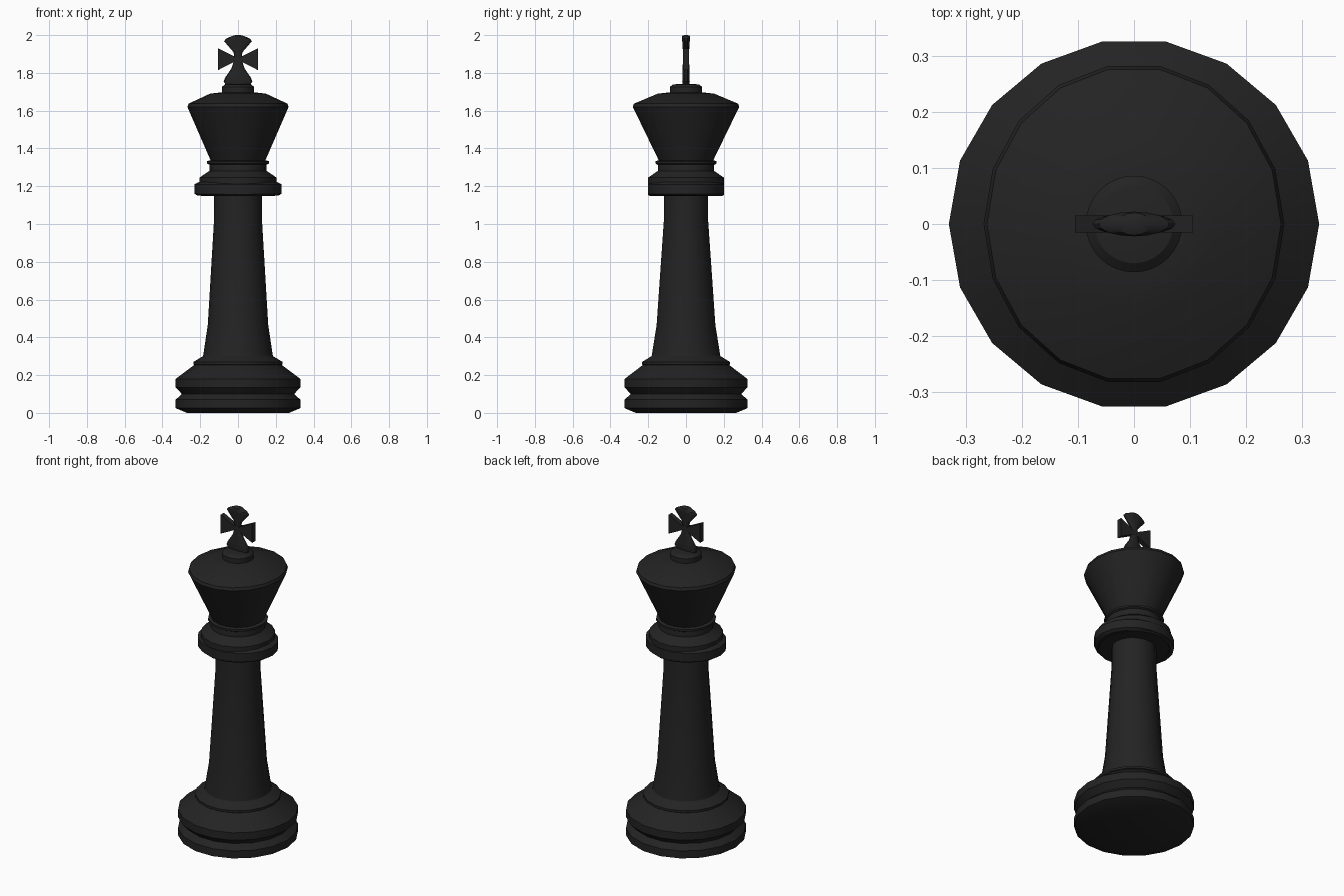
import bpy, bmesh, math

if "Cube" in bpy.data.objects:
    bpy.data.objects.remove(bpy.data.objects["Cube"], do_unlink=True)

black = bpy.data.materials.new("matte black")
black.use_nodes = True
colour = (0.017, 0.017, 0.017, 1)
black.diffuse_color = colour
black.node_tree.nodes["Principled BSDF"].inputs["Base Color"].default_value = colour


def finish(bm, name):
    bmesh.ops.recalc_face_normals(bm, faces=bm.faces)
    mesh = bpy.data.meshes.new(name)
    bm.to_mesh(mesh)
    bm.free()
    mesh.materials.append(black)
    ob = bpy.data.objects.new(name, mesh)
    bpy.context.collection.objects.link(ob)
    bpy.ops.object.select_all(action='DESELECT')
    ob.select_set(True)
    bpy.context.view_layer.objects.active = ob
    bpy.ops.object.shade_smooth_by_angle(angle=math.radians(25))
    return ob


def turned(name, profile, sides=18):
    """Capped loft of elliptical rings given as (z, x radius, y radius)."""
    bm = bmesh.new()
    rings = []
    for z, rx, ry in profile:
        angles = [2 * math.pi * i / sides for i in range(sides)]
        rings.append([bm.verts.new((rx * math.cos(a), ry * math.sin(a), z)) for a in angles])
    for low, high in zip(rings, rings[1:]):
        for i in range(sides):
            j = (i + 1) % sides
            bm.faces.new((low[i], low[j], high[j], high[i]))
    bm.faces.new(rings[0])
    bm.faces.new(rings[-1])
    return finish(bm, name)


def circular(points, squash=1):
    return [(z, r, r * squash) for z, r in points]


# Grooved foot
turned("base", circular([(0, .27), (.025, .33), (.07, .33), (.10, .297), (.135, .33),
                         (.18, .33), (.255, .23)]))
turned("base_ring", circular([(.25, .225), (.257, .236), (.27, .236), (.30, .186), (.31, .18)]))

# Tapering shaft, a little narrower in depth toward the top
turned("column", [(.29, .186, .186), (.305, .184, .184), (.465, .16, .158),
                  (1.02, .127, .119), (1.18, .126, .118)])

# Collar below the crown
turned("collar", circular([(1.148, .195), (1.155, .204), (1.245, .204), (1.255, .19),
                           (1.285, .145), (1.29, .14)]))
turned("collar_rim", [(1.15, .215, .19), (1.16, .23, .205), (1.21, .23, .205), (1.23, .19, .19)])
turned("neck", circular([(1.27, .15), (1.315, .152), (1.35, .14)]))
turned("neck_ring", circular([(1.315, .155), (1.32, .164), (1.332, .164), (1.337, .15)]))

# Flared crown with a shallow domed lid
turned("crown", [(1.33, .142, .143), (1.62, .268, .286), (1.637, .262, .28),
                 (1.69, .148, .152), (1.698, .08, .08)])
turned("crown_button", circular([(1.69, .086), (1.725, .086), (1.738, .07), (1.742, .04)]), 32)

# Flared cross: lens-shaped upright arms and flat side arms
turned("cross_foot", [(1.725, .066, .015), (1.742, .068, .018), (1.755, .076, .02),
                      (1.775, .068, .019), (1.825, .034, .018), (1.875, .018, .016)], 16)
turned("cross_top", [(1.865, .016, .014), (1.91, .024, .016), (1.968, .074, .02),
                     (1.982, .062, .022), (1.996, .03, .02), (2.0, .012, .01)], 16)

bm = bmesh.new()
outline = [(-.105, 1.815), (-.02, 1.858), (.02, 1.858), (.105, 1.815),
           (.105, 1.93), (.02, 1.888), (-.02, 1.888), (-.105, 1.93)]
face = bm.faces.new([bm.verts.new((x, -.015, z)) for x, z in outline])
grown = bmesh.ops.extrude_face_region(bm, geom=[face])["geom"]
bmesh.ops.translate(bm, vec=(0, .03, 0),
                    verts=[g for g in grown if isinstance(g, bmesh.types.BMVert)])
finish(bm, "cross_side_arms")
